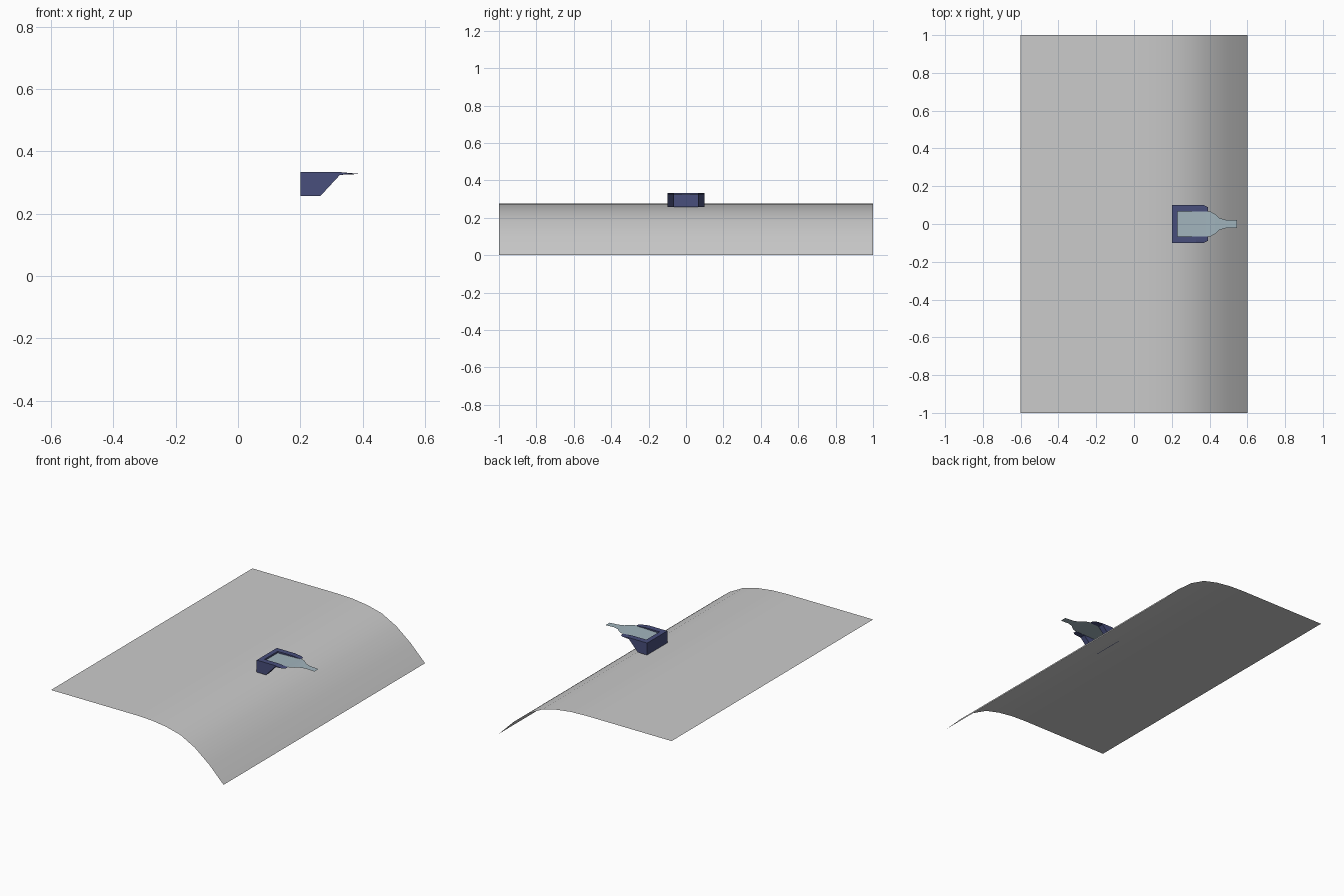
import bpy, bmesh

if "Cube" in bpy.data.objects:
    bpy.data.objects.remove(bpy.data.objects["Cube"])

def make(name, verts, faces, color=None, smooth=False):
    me = bpy.data.meshes.new(name)
    me.from_pydata(verts, [], faces)
    bm = bmesh.new()
    bm.from_mesh(me)
    bmesh.ops.recalc_face_normals(bm, faces=bm.faces)
    if not any(not e.is_manifold for e in bm.edges):
        pass
    elif sum(f.normal.z for f in bm.faces) < 0:
        bmesh.ops.reverse_faces(bm, faces=bm.faces)
    bm.to_mesh(me)
    bm.free()
    ob = bpy.data.objects.new(name, me)
    bpy.context.collection.objects.link(ob)
    if smooth:
        me.polygons.foreach_set("use_smooth", [True] * len(me.polygons))
    if color:
        mat = bpy.data.materials.new(name)
        mat.diffuse_color = (*color, 1)
        mat.use_nodes = True
        mat.node_tree.nodes["Principled BSDF"].inputs["Base Color"].default_value = mat.diffuse_color
        me.materials.append(mat)
    return ob

# ground sheet: level, then curving down to the right, alternating diagonals
heights = [0.275] * 7 + [0.271, 0.258, 0.233, 0.18, 0.1, 0.0]
NX, NY = len(heights), 21
verts = [(-0.6 + 0.1 * i, -1 + 0.1 * j, heights[i]) for i in range(NX) for j in range(NY)]
faces = []
for i in range(NX - 1):
    for j in range(NY - 1):
        a, b, c, d = i * NY + j, (i + 1) * NY + j, (i + 1) * NY + j + 1, i * NY + j + 1
        if (i + j) % 2:
            faces += [(a, b, c), (a, c, d)]
        else:
            faces += [(a, b, d), (b, c, d)]
make("sloping_ground", verts, faces, smooth=True)

# spout: two side walls with a raked nose, joined by a back wall
def side_profile(y, tip):
    pts = [(0.20, 0.257), (0.265, 0.257), (0.327, 0.324), (tip, 0.327), (0.327, 0.333), (0.20, 0.333)]
    return [(x, y, z) for x, z in pts]

verts, faces = [], []
for s in (1, -1):
    rings = [(0.10, 0.37), (0.088, 0.392), (0.065, 0.392)]
    base = len(verts)
    for y, tip in rings:
        verts += side_profile(s * y, tip)
    for r in range(2):
        for k in range(6):
            p, q = base + r * 6 + k, base + r * 6 + (k + 1) % 6
            faces.append((p, q, q + 6, p + 6))
    faces += [tuple(range(base, base + 6)), tuple(range(base + 12, base + 18))]
base = len(verts)
verts += [(x, y, z) for x in (0.20, 0.23) for y in (-0.065, 0.065) for z in (0.257, 0.333)]
faces += [tuple(base + k for k in f) for f in
          ((0, 1, 3, 2), (4, 6, 7, 5), (0, 4, 5, 1), (2, 3, 7, 6), (0, 2, 6, 4), (1, 5, 7, 3))]
make("spout_walls", verts, faces, (0.065, 0.077, 0.2))

# water sheet: (x, half width, height) stations narrowing to a thin stream
stations = [(0.23, 0.066, 0.323), (0.38, 0.066, 0.327), (0.405, 0.066, 0.328), (0.43, 0.052, 0.328),
            (0.45, 0.033, 0.327), (0.485, 0.022, 0.326), (0.545, 0.02, 0.323)]
verts = [(x, s * w, z) for x, w, z in stations for s in (-1, 1)]
faces = [(2 * k, 2 * k + 2, 2 * k + 3, 2 * k + 1) for k in range(len(stations) - 1)]
make("water_stream", verts, faces, (0.36, 0.46, 0.51))
